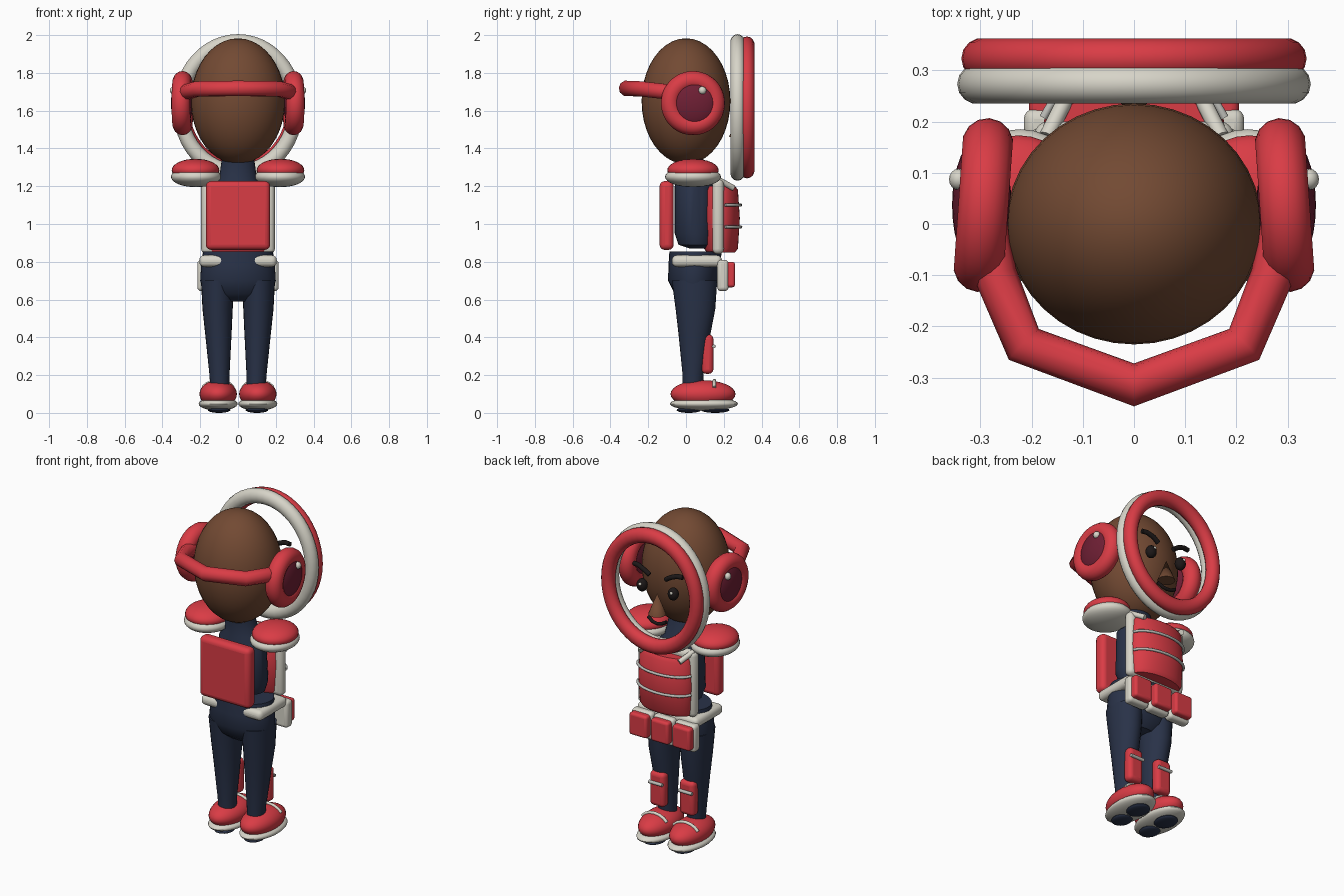
import bpy, bmesh, math
from mathutils import Matrix, Vector

if "Cube" in bpy.data.objects:
    bpy.data.objects.remove(bpy.data.objects["Cube"], do_unlink=True)


def material(name, r, g, b):
    m = bpy.data.materials.new(name)
    m.use_nodes = True
    m.diffuse_color = (r, g, b, 1)
    bsdf = next(n for n in m.node_tree.nodes if n.type == "BSDF_PRINCIPLED")
    bsdf.inputs["Base Color"].default_value = (r, g, b, 1)
    return m


RED = material("red", 0.70, 0.045, 0.06)
WHITE = material("warm_white", 0.68, 0.66, 0.58)
NAVY = material("navy", 0.022, 0.032, 0.065)
BROWN = material("brown", 0.17, 0.068, 0.033)
MAROON = material("maroon", 0.16, 0.014, 0.035)
BLACK = material("black", 0.012, 0.009, 0.009)
GREY = material("pale_grey", 0.5, 0.5, 0.47)


def finish(name, mat, smooth=True):
    ob = bpy.context.object
    ob.name = name
    ob.data.materials.append(mat)
    if smooth:
        bpy.ops.object.shade_smooth_by_angle(angle=math.radians(40))
    return ob


def ellipsoid(name, mat, loc, size, segs=32):
    bpy.ops.mesh.primitive_uv_sphere_add(segments=segs, ring_count=segs // 2, location=loc)
    bpy.context.object.data.transform(Matrix.Diagonal((*size, 1)))
    return finish(name, mat)


def block(name, mat, low, high, bevel):
    low, high = Vector(low), Vector(high)
    bpy.ops.mesh.primitive_cube_add(size=1, location=(low + high) / 2)
    bpy.context.object.data.transform(Matrix.Diagonal((*(high - low), 1)))
    mod = bpy.context.object.modifiers.new("round", "BEVEL")
    mod.width, mod.segments = bevel, 4
    return finish(name, mat)


def ring(name, mat, loc, major, minor, rot, scale=(1, 1, 1)):
    bpy.ops.mesh.primitive_torus_add(location=loc, rotation=rot, major_radius=major,
                                     minor_radius=minor, major_segments=48, minor_segments=14)
    bpy.context.object.data.transform(Matrix.Diagonal((*scale, 1)))
    return finish(name, mat)


def tube(name, mat, points, radius):
    cu = bpy.data.curves.new(name, "CURVE")
    cu.dimensions = "3D"
    cu.bevel_depth, cu.bevel_resolution, cu.use_fill_caps = radius, 3, True
    sp = cu.splines.new("POLY")
    sp.points.add(len(points) - 1)
    for p, co in zip(sp.points, points):
        p.co = (*co, 1)
    cu.materials.append(mat)
    ob = bpy.data.objects.new(name, cu)
    bpy.context.collection.objects.link(ob)
    return ob


def loft(name, mat, rings, n=28):
    """Each ring is z, centre x, centre y, radius x, radius y."""
    bm = bmesh.new()
    loops = []
    for z, cx, cy, rx, ry in rings:
        loops.append([bm.verts.new((cx + rx * math.cos(t * math.tau / n),
                                    cy + ry * math.sin(t * math.tau / n), z)) for t in range(n)])
    for a, b in zip(loops, loops[1:]):
        for i in range(n):
            j = (i + 1) % n
            bm.faces.new((a[i], a[j], b[j], b[i]))
    bm.faces.new(loops[0][::-1])
    bm.faces.new(loops[-1])
    bmesh.ops.recalc_face_normals(bm, faces=bm.faces)
    me = bpy.data.meshes.new(name)
    bm.to_mesh(me)
    bm.free()
    ob = bpy.data.objects.new(name, me)
    bpy.context.collection.objects.link(ob)
    bpy.ops.object.select_all(action="DESELECT")
    ob.select_set(True)
    bpy.context.view_layer.objects.active = ob
    return finish(name, mat)


# Head and face
ellipsoid("head", BROWN, (0, 0, 1.65), (0.249, 0.235, 0.333), 40)
bpy.ops.mesh.primitive_cone_add(vertices=16, radius1=0.05, depth=0.125, location=(0, 0.277, 1.522))
finish("nose", BROWN)
tube("mouth", BLACK, [(-0.062, 0.275, 1.425), (-0.03, 0.28, 1.408), (0, 0.282, 1.403),
                      (0.03, 0.28, 1.408), (0.062, 0.275, 1.428)], 0.01)

# Ring visor in front of the face
upright = (math.pi / 2, 0, 0)
ring("visor_back_ring", WHITE, (0, 0.273, 1.617), 0.306, 0.039, upright, (1, 1.125, 1))
ring("visor_front_ring", RED, (0, 0.323, 1.617), 0.297, 0.040, upright, (1, 1.115, 1))

# Headband behind the head
tube("headband", RED, [(-0.29, 0.0, 1.69), (-0.27, -0.1, 1.70), (-0.215, -0.235, 1.715),
                       (0, -0.314, 1.718), (0.215, -0.235, 1.715), (0.27, -0.1, 1.70),
                       (0.29, 0.0, 1.69)], 0.042)

# Torso, back pack and chest armour
loft("torso", NAVY, [(0.87, 0, 0.07, 0.08, 0.05), (0.89, 0, 0.055, 0.13, 0.095),
                     (0.95, 0, 0.05, 0.15, 0.11), (1.2, 0, 0.045, 0.14, 0.105),
                     (1.24, 0, 0.04, 0.1, 0.085), (1.35, 0, 0.02, 0.085, 0.07)])
block("back_pack", RED, (-0.17, -0.14, 0.863), (0.17, -0.065, 1.227), 0.028)
block("vest", WHITE, (-0.195, 0.14, 0.84), (0.195, 0.2, 1.24), 0.028)
chest = loft("chest_plate", RED, [(0.85, 0, 0.185, 0.16, 0.075), (0.87, 0, 0.185, 0.17, 0.09),
                                  (1.03, 0, 0.185, 0.178, 0.1), (1.18, 0, 0.185, 0.17, 0.09),
                                  (1.2, 0, 0.185, 0.16, 0.075)], 36)
for z in (0.985, 1.10):
    arc = [math.radians(a) for a in range(10, 171, 16)]
    tube("chest_trim", GREY, [(0.18 * math.cos(a), 0.19 + 0.1 * math.sin(a), z) for a in arc], 0.008)

# Hips, belt and pouches
loft("hips", NAVY, [(0.59, 0, 0.05, 0.10, 0.06), (0.63, 0, 0.045, 0.18, 0.105),
                    (0.70, 0, 0.04, 0.2, 0.135), (0.78, 0, 0.045, 0.195, 0.138),
                    (0.855, 0, 0.05, 0.185, 0.138)])
block("belt", WHITE, (-0.205, -0.075, 0.773), (0.205, 0.19, 0.835), 0.027)
for x in (-0.145, 0, 0.145):
    block("pouch_backing", WHITE, (x - 0.07, 0.165, 0.645), (x + 0.07, 0.225, 0.81), 0.02)
    block("pouch", RED, (x - 0.06, 0.205, 0.665), (x + 0.06, 0.26, 0.8), 0.015)

# Mirrored parts
for s, side in ((1, "left"), (-1, "right")):
    def part(word):
        return side + "_" + word

    # Eyes and brows
    ellipsoid(part("eye"), BLACK, (s * 0.105, 0.272, 1.607), (0.032, 0.03, 0.038), 20)
    ellipsoid(part("eye_glint"), WHITE, (s * 0.105 - 0.005, 0.298, 1.622), (0.009, 0.009, 0.009), 10)
    tube(part("brow"), BLACK, [(s * 0.055, 0.272, 1.682), (s * 0.09, 0.275, 1.705),
                               (s * 0.13, 0.27, 1.72), (s * 0.165, 0.265, 1.72)], 0.014)

    # Ear cups
    turn = (0, math.pi / 2, s * math.radians(4))
    ring(part("ear_cup"), RED, (s * 0.294, 0.037, 1.64), 0.12, 0.05, turn)
    ellipsoid(part("ear_disc"), MAROON, (s * 0.297, 0.037, 1.64), (0.058, 0.135, 0.135))
    ellipsoid(part("ear_stud"), WHITE, (s * 0.342, 0.087, 1.707), (0.019, 0.021, 0.021), 16)

    # Shoulder pads
    ellipsoid(part("shoulder_base"), WHITE, (s * 0.222, 0.037, 1.25), (0.133, 0.148, 0.055))
    ellipsoid(part("shoulder_pad"), RED, (s * 0.225, 0.037, 1.285), (0.126, 0.136, 0.06))
    tube(part("vest_strap"), WHITE, [(s * 0.13, 0.25, 1.19), (s * 0.17, 0.17, 1.235)], 0.016)

    # Legs and shin guards
    loft(part("leg"), NAVY, [(0.12, s * 0.096, 0.037, 0.05, 0.054), (0.2, s * 0.098, 0.037, 0.053, 0.055),
                             (0.42, s * 0.104, 0.045, 0.07, 0.085), (0.55, s * 0.108, 0.05, 0.08, 0.105),
                             (0.7, s * 0.108, 0.045, 0.088, 0.12)], 24)
    block(part("shin_guard"), RED, (s * 0.1 - 0.05, 0.083, 0.207), (s * 0.1 + 0.05, 0.145, 0.415), 0.024)
    tube(part("shin_strap"), GREY, [(s * 0.1 - 0.045, 0.148, 0.352), (s * 0.1 + 0.045, 0.148, 0.352)], 0.01)

    # Shoes
    ellipsoid(part("shoe"), RED, (s * 0.105, 0.09, 0.1), (0.099, 0.172, 0.073))
    ellipsoid(part("sole"), WHITE, (s * 0.105, 0.095, 0.048), (0.103, 0.18, 0.036))
    ellipsoid(part("heel_tread"), NAVY, (s * 0.1, 0.015, 0.015), (0.055, 0.065, 0.015), 20)
    ellipsoid(part("toe_tread"), NAVY, (s * 0.1, 0.155, 0.015), (0.06, 0.075, 0.015), 20)
    arc = [math.radians(a) for a in range(30, 151, 20)]
    tube(part("shoe_strap"), WHITE, [(s * 0.105 + 0.093 * math.cos(a), 0.15, 0.1 + 0.07 * math.sin(a))
                                     for a in arc], 0.01)
